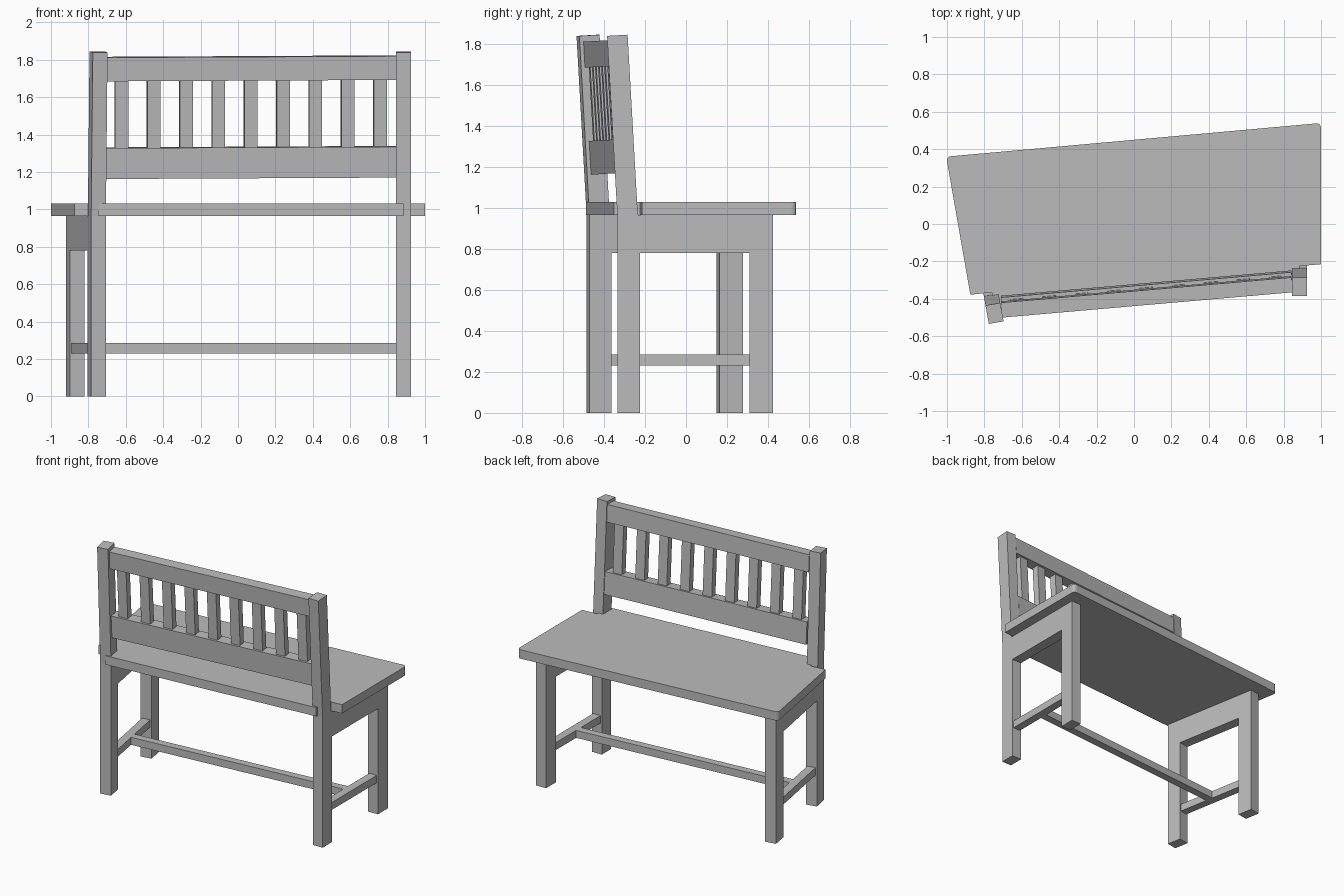
import bpy, bmesh
from math import radians
from mathutils import Matrix, Vector

cube = bpy.data.objects.get("Cube")
if cube:
    bpy.data.objects.remove(cube, do_unlink=True)

wood = bpy.data.materials.new("plain_grey")
wood.use_nodes = True
GREY = (0.5, 0.5, 0.5, 1)
wood.diffuse_color = GREY
wood.node_tree.nodes["Principled BSDF"].inputs["Base Color"].default_value = GREY


def prism(name, outline, depth, matrix=Matrix(), rounded=()):
    """Extrude a closed 3D outline along a depth vector; round the listed corners."""
    bm = bmesh.new()
    depth = Vector(depth)
    low = [bm.verts.new(p) for p in outline]
    high = [bm.verts.new(Vector(p) + depth) for p in outline]
    bm.faces.new(low)
    bm.faces.new(high)
    n = len(low)
    for i in range(n):
        j = (i + 1) % n
        bm.faces.new((low[i], low[j], high[j], high[i]))
    if rounded:
        edges = [bm.edges.get((low[i], high[i])) for i in rounded]
        bmesh.ops.bevel(bm, geom=edges, offset=0.025, segments=4,
                        profile=0.5, affect='EDGES')
    bmesh.ops.recalc_face_normals(bm, faces=bm.faces)
    bm.transform(matrix)
    mesh = bpy.data.meshes.new(name)
    bm.to_mesh(mesh)
    bm.free()
    mesh.materials.append(wood)
    obj = bpy.data.objects.new(name, mesh)
    bpy.context.collection.objects.link(obj)
    return obj


def box(name, x, y, z, matrix=Matrix()):
    base = [(x[0], y[0], z[0]), (x[1], y[0], z[0]),
            (x[1], y[1], z[0]), (x[0], y[1], z[0])]
    return prism(name, base, (0, 0, z[1] - z[0]), matrix)


# End frames: post with leaning top, leg, apron and side stretcher
post = [(0, 0), (0.11, 0), (0.11, 0.965), (0.1, 0.965),
        (0.05, 1.845), (-0.05, 1.839), (0, 0.965)]
ends = {
    "left": Matrix.Translation((0.845, -0.335, 0)),
    "right": Matrix.Translation((-0.785, -0.485, 0)) @ Matrix.Rotation(radians(10.2), 4, 'Z'),
}
for side, m in ends.items():
    prism(side + "_post", [(0, y, z) for y, z in post], (0.08, 0, 0), m)
    box(side + "_leg", (0, 0.08), (0.645, 0.76), (0, 0.965), m)
    box(side + "_apron", (0, 0.08), (0.11, 0.645), (0.78, 0.965), m)
    box(side + "_side_stretcher", (0.01, 0.07), (0.11, 0.645), (0.23, 0.285), m)

# Long stretcher joining the two ends
a = ends["left"] @ Vector((0.04, 0.37, 0.23))
b = ends["right"] @ Vector((0.04, 0.37, 0.23))
half = Vector((0, 0.028, 0))
prism("long_stretcher", [b - half, a - half, a + half, b + half], (0, 0, 0.055))

# Seat board, notched around the posts, with two rounded corners
seat = [(-1.004, 0.36), (-0.875, -0.378), (-0.76, -0.366), (-0.745, -0.488),
        (0.885, -0.352), (0.885, -0.225), (1.0, -0.215), (1.0, 0.54)]
prism("seat", [(x, y, 0.965) for x, y in seat], (0, 0, 0.065), rounded=(0, 7))

# Backrest, built in its own leaning frame
u = Vector((1, 0.087, 0.005)).normalized()
w = Vector((0.005, -0.057, 1))
w = (w - u * w.dot(u)).normalized()
d = w.cross(u)
back = Matrix.Translation((-0.705, -0.463, 1.162)) @ Matrix((u, d, w)).transposed().to_4x4()
box("lower_back_rail", (0, 1.56), (0, 0.08), (0, 0.165), back)
box("upper_back_rail", (0, 1.56), (0, 0.08), (0.523, 0.65), back)
for i in range(9):
    x = 0.05 + 0.1735 * i
    box(f"back_slat_{i + 1}", (x, x + 0.07), (0.015, 0.065), (0.15, 0.54), back)
